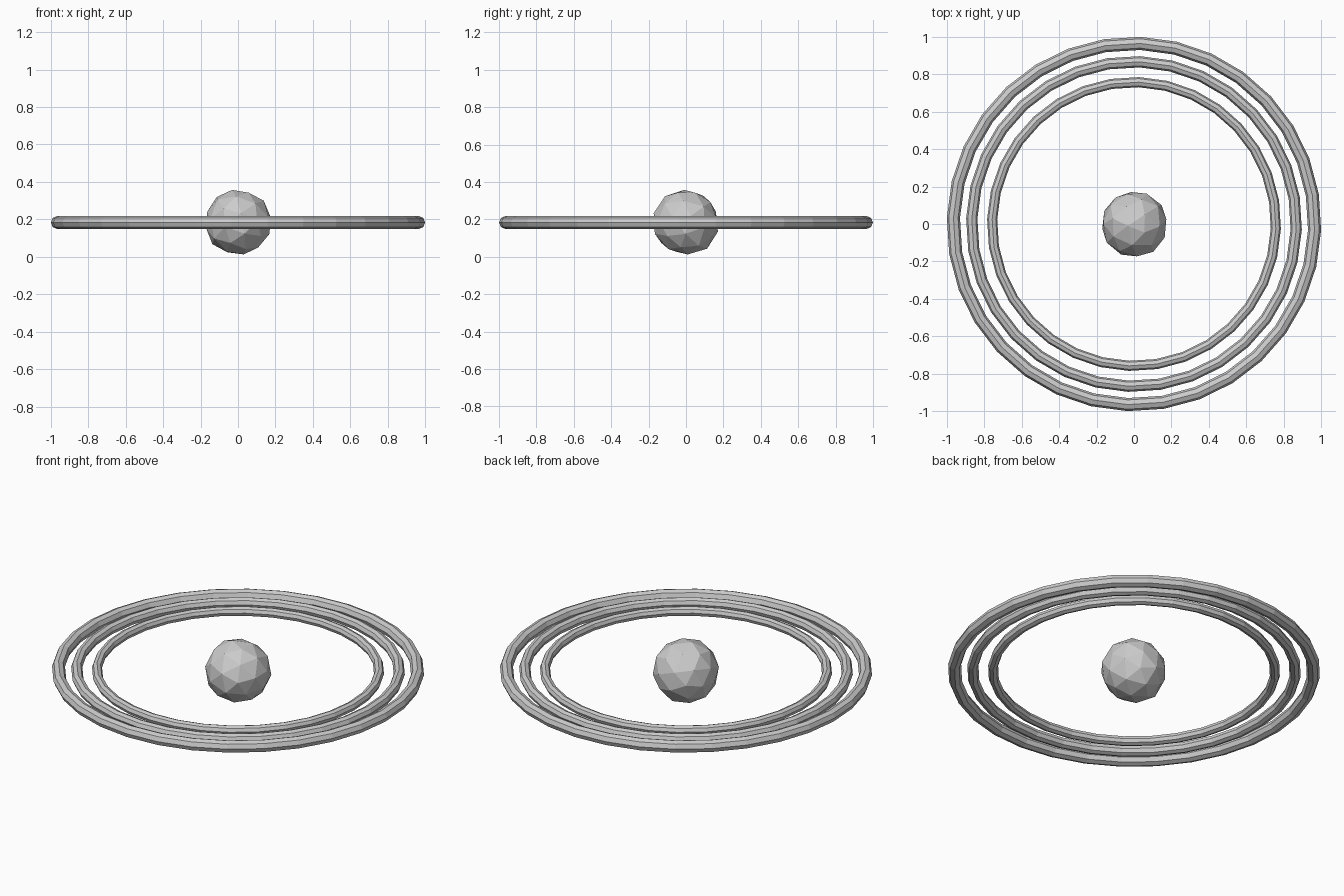
import bpy
import math
import random
from mathutils import Euler, Vector

cube = bpy.data.objects.get("Cube")
if cube:
    bpy.data.objects.remove(cube, do_unlink=True)

CENTRE_Z = 0.183
random.seed(4)

# Single plain grey
grey = bpy.data.materials.new("plain_grey")
grey.use_nodes = True
colour = (0.6, 0.6, 0.6, 1)
grey.diffuse_color = colour
grey.node_tree.nodes["Principled BSDF"].inputs["Base Color"].default_value = colour


def finish(name):
    obj = bpy.context.object
    obj.name = name
    obj.data.materials.append(grey)
    bpy.ops.object.shade_flat()
    return obj


# Faceted globe, slightly irregular
bpy.ops.mesh.primitive_ico_sphere_add(subdivisions=2, radius=0.178,
                                      location=(0, 0, CENTRE_Z))
globe = finish("globe")
turn = Euler((0.35, 0.25, 0.3)).to_matrix()
for v in globe.data.vertices:
    v.co = turn @ v.co * random.uniform(0.97, 1.02)

# Three concentric rings: outer radius and tube radius
rings = {"outer_ring": (1.0, 0.035),
         "middle_ring": (0.897, 0.03),
         "inner_ring": (0.785, 0.027)}
for name, (outer, tube) in rings.items():
    bpy.ops.mesh.primitive_torus_add(
        major_radius=outer - tube, minor_radius=tube,
        major_segments=32, minor_segments=8,
        location=(0, 0, CENTRE_Z), rotation=(0, 0, math.radians(-2)))
    finish(name)
